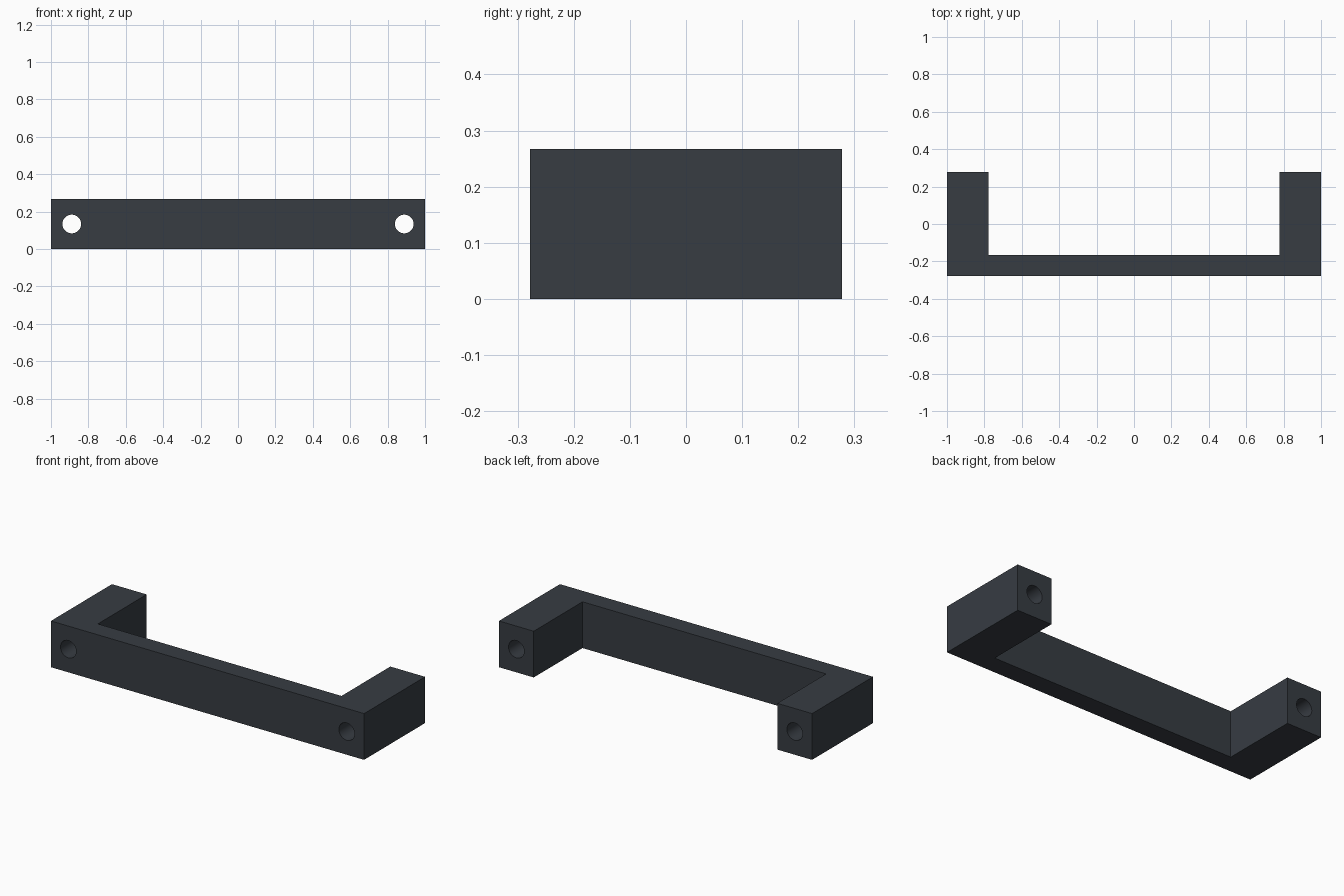
import bpy, bmesh, math
from mathutils import Matrix

if "Cube" in bpy.data.objects:
    bpy.data.objects.remove(bpy.data.objects["Cube"])

HEIGHT, DEPTH = 0.267, 0.278       # full height, half depth
INNER_X, BAR_Y = 0.778, -0.167     # inside face of the legs, back face of the bar
HOLE_X, HOLE_R = 0.889, 0.05

dark = bpy.data.materials.new("dark slate grey")
dark.diffuse_color = (0.038, 0.045, 0.055, 1)
dark.use_nodes = True
dark.node_tree.nodes["Principled BSDF"].inputs["Base Color"].default_value = dark.diffuse_color


def make_object(name, bm):
    bmesh.ops.recalc_face_normals(bm, faces=bm.faces)
    mesh = bpy.data.meshes.new(name)
    bm.to_mesh(mesh)
    bm.free()
    mesh.materials.append(dark)
    obj = bpy.data.objects.new(name, mesh)
    bpy.context.collection.objects.link(obj)
    return obj


# U-shaped handle body, extruded upward from its plan profile
right = [(1, -DEPTH), (1, DEPTH), (INNER_X, DEPTH), (INNER_X, BAR_Y)]
profile = right + [(-x, y) for x, y in reversed(right)]
bm = bmesh.new()
face = bm.faces.new([bm.verts.new((x, y, 0)) for x, y in profile])
top = bmesh.ops.extrude_face_region(bm, geom=[face])["geom"]
bmesh.ops.translate(bm, vec=(0, 0, HEIGHT),
                    verts=[v for v in top if isinstance(v, bmesh.types.BMVert)])
handle = make_object("handle_body", bm)

# Screw holes running the full length of both legs
bm = bmesh.new()
for x in (-HOLE_X, HOLE_X):
    place = Matrix.Translation((x, 0, HEIGHT / 2)) @ Matrix.Rotation(math.pi / 2, 4, "X")
    bmesh.ops.create_cone(bm, cap_ends=True, segments=48, radius1=HOLE_R,
                          radius2=HOLE_R, depth=0.8, matrix=place)
cutter = make_object("hole_cutter", bm)
cutter.hide_render = True

cut = handle.modifiers.new("screw holes", "BOOLEAN")
cut.operation, cut.solver, cut.object = "DIFFERENCE", "EXACT", cutter

# Apply the cut, then smooth only the round hole walls
bpy.context.view_layer.objects.active = handle
handle.select_set(True)
bpy.ops.object.modifier_apply(modifier=cut.name)
bpy.data.objects.remove(cutter)
bpy.ops.object.shade_smooth_by_angle(angle=math.radians(30))
